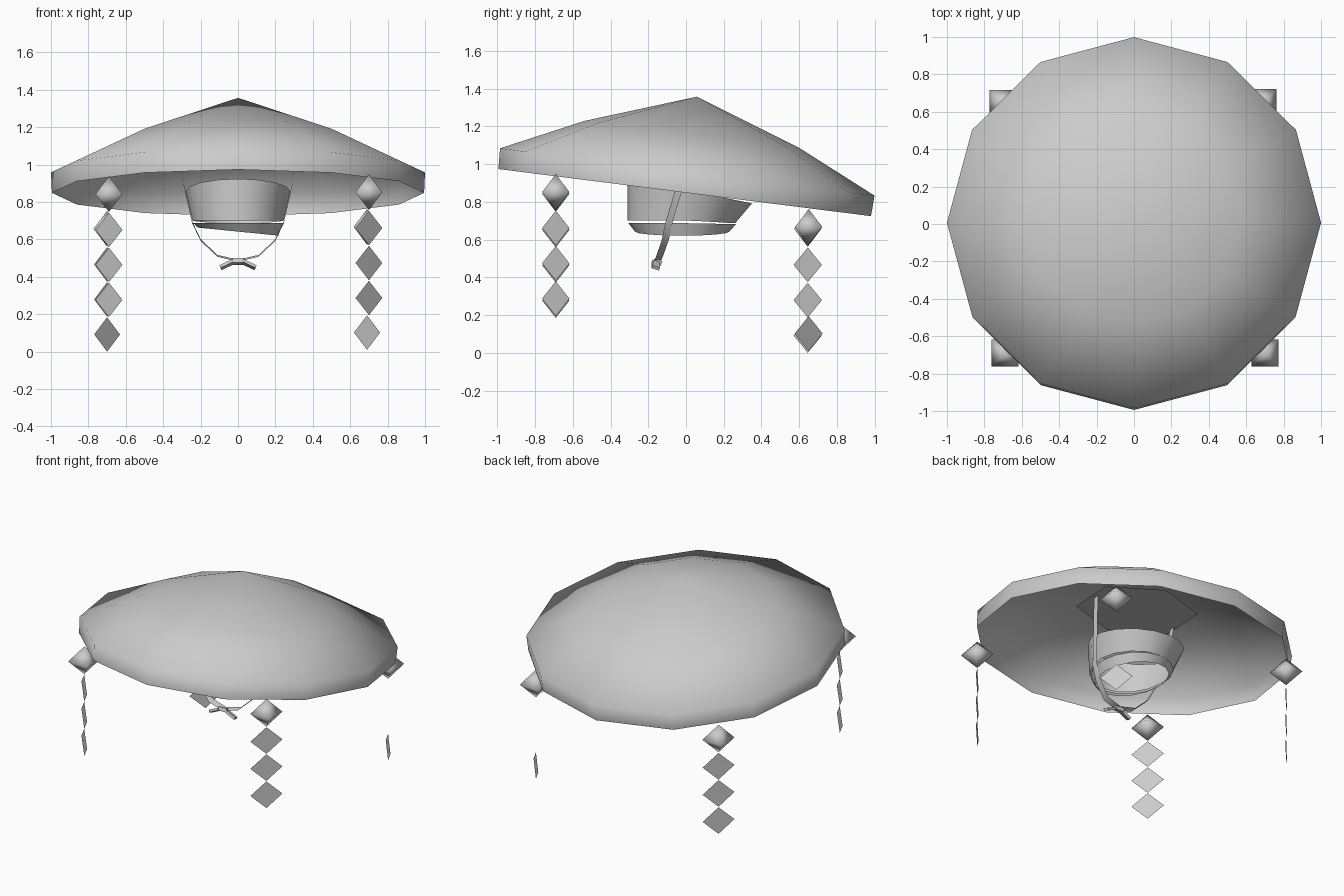
import bpy, bmesh
from math import sin, cos, pi, radians
from mathutils import Matrix, Vector

if "Cube" in bpy.data.objects:
    bpy.data.objects.remove(bpy.data.objects["Cube"])

grey = bpy.data.materials.new("plain_grey")
grey.use_nodes = True
colour = (0.6, 0.6, 0.6, 1)
grey.diffuse_color = colour
grey.node_tree.nodes["Principled BSDF"].inputs["Base Color"].default_value = colour


def finish(name, bm, smooth=True):
    bmesh.ops.recalc_face_normals(bm, faces=bm.faces)
    mesh = bpy.data.meshes.new(name)
    bm.to_mesh(mesh)
    bm.free()
    mesh.materials.append(grey)
    for p in mesh.polygons:
        p.use_smooth = smooth
    obj = bpy.data.objects.new(name, mesh)
    bpy.context.collection.objects.link(obj)
    return obj


def skin(bm, rows, closed=True):
    """Join rows of equal point counts with quads."""
    grid = [[bm.verts.new(p) for p in row] for row in rows]
    n = len(rows[0])
    for a, b in zip(grid, grid[1:]):
        for i in range(n if closed else n - 1):
            j = (i + 1) % n
            bm.faces.new((a[i], a[j], b[j], b[i]))
    return grid


def circle(n, r, z=0, phase=0):
    return [Vector((r * cos(phase + 2 * pi * i / n), r * sin(phase + 2 * pi * i / n), z))
            for i in range(n)]


# Hat shell: a twelve-sided shallow cone with an upright rim, tipped backwards
tilt = Matrix.Translation((0, -0.007, 0.857)) @ Matrix.Rotation(radians(-7.2), 4, 'X')
bm = bmesh.new()
rings = skin(bm, [circle(12, r, z) for r, z in ((0.995, 0), (1, 0.11), (0.575, 0.31))])
apex = bm.verts.new((0, 0, 0.512))
for i in range(12):
    bm.faces.new((rings[-1][i], rings[-1][(i + 1) % 12], apex))
finish("hat_shell", bm).matrix_world = tilt

# Pad under the crown
bm = bmesh.new()
bm.faces.new([bm.verts.new(p) for p in circle(6, 0.38, 0.27, radians(19))])
finish("crown_pad", bm, False).matrix_world = tilt


# Oval head band and the narrow loop beneath it
def oval(rx, ry, cy, height):
    pts = []
    for p in circle(16, 1):
        x, y = rx * p.x, cy + ry * p.y
        pts.append((x, y, height(x, y)))
    return pts


bm = bmesh.new()
skin(bm, [oval(0.28, 0.33, 0.02, lambda x, y: 0.87 - 0.2 * y),
          oval(0.245, 0.285, -0.025, lambda x, y: 0.71 - 0.06 * max(y, 0))])
finish("head_band", bm)
bm = bmesh.new()
skin(bm, [oval(0.24, 0.285, -0.02, lambda x, y: 0.695 - 0.02 * max(y, 0)),
          oval(0.215, 0.25, -0.02, lambda x, y: 0.65 - 0.1 * x)])
finish("lower_band", bm)

# Chin strap: a flat ribbon through mirrored points
half = [(0.31, 0.0, 1.12), (0.29, -0.03, 0.9), (0.245, -0.09, 0.7),
        (0.2, -0.11, 0.605), (0.11, -0.14, 0.52)]
path = half + [(0, -0.15, 0.495)] + [(-x, y, z) for x, y, z in reversed(half)]
width = Vector((0, 0.02, 0.005))
bm = bmesh.new()
skin(bm, [[Vector(p) + width for p in path], [Vector(p) - width for p in path]], False)
finish("chin_strap", bm)


# Bow: a knot and two drooping ends
def box(name, centre, size, turn=0):
    bm = bmesh.new()
    bmesh.ops.create_cube(bm, size=1)
    m = (Matrix.Translation(centre) @ Matrix.Rotation(turn, 4, 'Y')
         @ Matrix.Rotation(radians(-20), 4, 'X') @ Matrix.Diagonal((*size, 1)))
    bmesh.ops.transform(bm, matrix=m, verts=bm.verts)
    finish(name, bm, False)


box("bow_knot", (0, -0.15, 0.49), (0.06, 0.045, 0.025))
for side, word in ((1, "left"), (-1, "right")):
    box("bow_end_" + word, (side * 0.06, -0.16, 0.473), (0.075, 0.04, 0.016), side * radians(25))

# Hanging charms: a smooth gem with flat diamonds below, turned to face outwards
drop = 0.187
for name, x, y, top, kept in (("front_left", 0.7, -0.69, 0.86, (1, 2, 3)),
                              ("front_right", -0.69, -0.69, 0.85, (1, 2, 3)),
                              ("back_left", 0.69, 0.65, 0.675, (3,)),
                              ("back_right", -0.7, 0.645, 0.665, (1, 2, 3))):
    bm = bmesh.new()
    ring = [bm.verts.new((x + p.x, y + p.y, top)) for p in circle(4, 0.102, 0, pi / 4)]
    for s in (1, -1):
        tip = bm.verts.new((x, y, top + s * 0.095))
        for i in range(4):
            bm.faces.new((ring[i], ring[(i + 1) % 4], tip))
    finish("gem_" + name, bm)
    across = Vector((-y, x, 0)).normalized() * 0.102
    up = Vector((0, 0, 0.092))
    for k in kept:
        c = Vector((x, y, top - k * drop - 0.004))
        bm = bmesh.new()
        bm.faces.new([bm.verts.new(c + d) for d in (across, up, -across, -up)])
        finish("diamond_%s_%d" % (name, k), bm, False)

# Rest the lowest tip on the ground
bpy.context.view_layer.update()
meshes = [o for o in bpy.context.collection.objects if o.type == 'MESH']
low = min((o.matrix_world @ v.co).z for o in meshes for v in o.data.vertices)
for o in meshes:
    o.matrix_world = Matrix.Translation((0, 0, -low)) @ o.matrix_world
